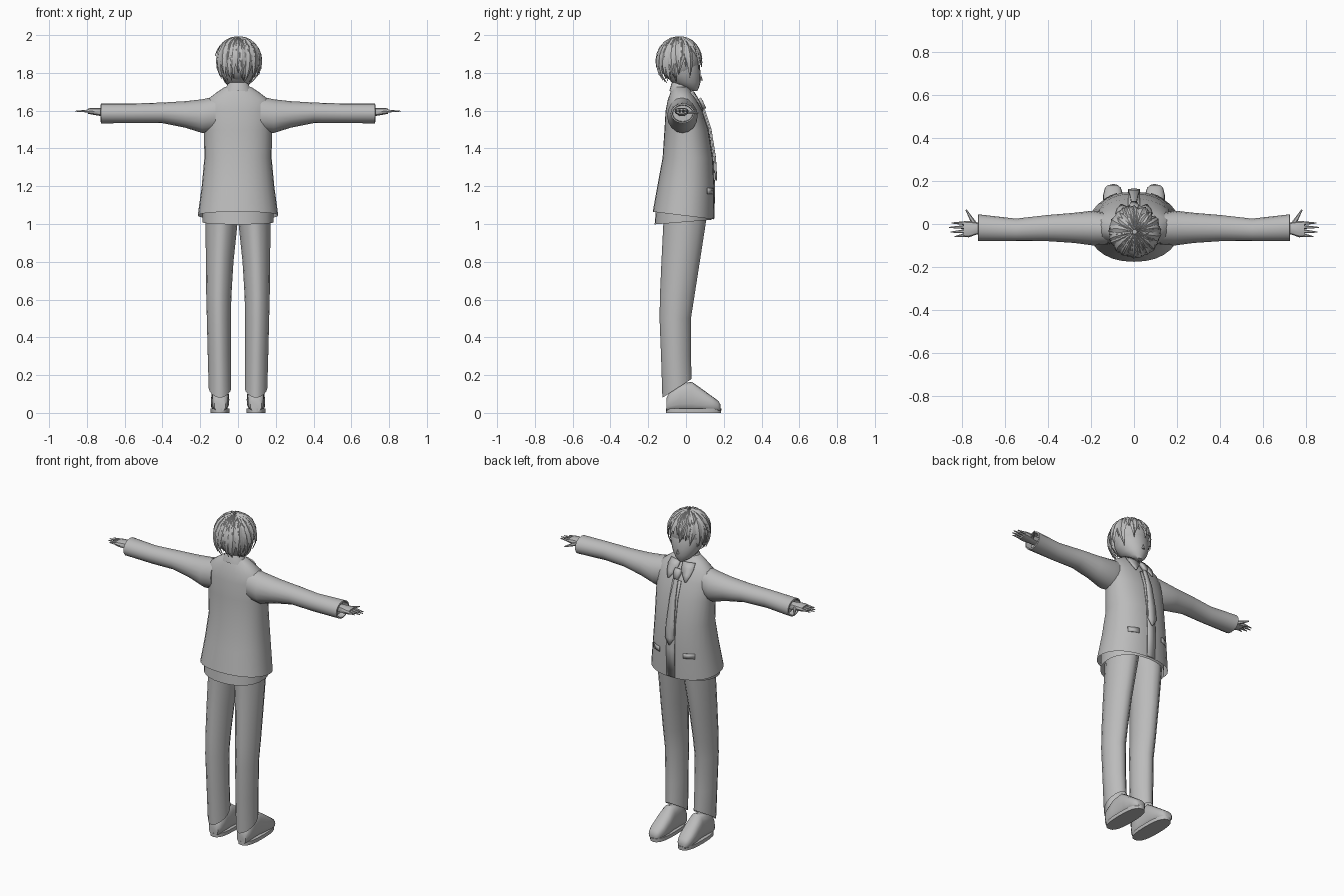
import bpy, bmesh, math, random
from mathutils import Vector

random.seed(4)
cube = bpy.data.objects.get("Cube")
if cube:
    bpy.data.objects.remove(cube, do_unlink=True)

grey = bpy.data.materials.new("plain_grey")
grey.use_nodes = True
grey.diffuse_color = (0.5, 0.5, 0.5, 1)
for node in grey.node_tree.nodes:
    if node.type == 'BSDF_PRINCIPLED':
        node.inputs["Base Color"].default_value = (0.5, 0.5, 0.5, 1)


def finish(name, bm, mirror=False, thick=0, angle=40):
    bmesh.ops.recalc_face_normals(bm, faces=bm.faces)
    me = bpy.data.meshes.new(name)
    bm.to_mesh(me)
    bm.free()
    me.materials.append(grey)
    ob = bpy.data.objects.new(name, me)
    bpy.context.scene.collection.objects.link(ob)
    bpy.ops.object.select_all(action='DESELECT')
    ob.select_set(True)
    bpy.context.view_layer.objects.active = ob
    bpy.ops.object.shade_smooth_by_angle(angle=math.radians(angle))
    if thick:
        mod = ob.modifiers.new("thickness", 'SOLIDIFY')
        mod.thickness = thick
        mod.offset = 0
    if mirror:
        ob.modifiers.new("mirror", 'MIRROR')
    return ob


def loft(name, axis, rows, n=16, p=2.0, mirror=False, caps=(True, True)):
    """Rows: position on axis, extents of the two cross axes, optional tilt."""
    bm = bmesh.new()
    rings = []
    for pos, a0, a1, b0, b1, *tilt in rows:
        ring = []
        for i in range(n):
            t = math.tau * i / n
            c, s = math.cos(t), math.sin(t)
            c = math.copysign(abs(c) ** (2 / p), c)
            s = math.copysign(abs(s) ** (2 / p), s)
            a = (a0 + a1) / 2 + c * (a1 - a0) / 2
            b = (b0 + b1) / 2 + s * (b1 - b0) / 2
            q = pos + (tilt[0] * s if tilt else 0)
            ring.append(bm.verts.new({'x': (q, a, b), 'y': (a, q, b), 'z': (a, b, q)}[axis]))
        rings.append(ring)
    for lo, hi in zip(rings, rings[1:]):
        for i in range(n):
            j = (i + 1) % n
            bm.faces.new((lo[i], lo[j], hi[j], hi[i]))
    for ring, cap in ((rings[0], caps[0]), (rings[-1], caps[1])):
        if cap:
            bm.faces.new(ring)
    return finish(name, bm, mirror)


# Jacket body
TORSO_P = 2.2
torso = [(1.045, -.213, .213, -.176, .147, -.02),
         (1.2, -.192, .192, -.152, .15),
         (1.35, -.178, .178, -.124, .142),
         (1.5, -.18, .18, -.114, .118),
         (1.6, -.182, .182, -.108, .085),
         (1.655, -.168, .168, -.097, .06),
         (1.695, -.115, .115, -.083, .035),
         (1.725, -.07, .07, -.07, .012)]
loft("jacket_body", 'z', torso, 28, TORSO_P, caps=(False, True))
loft("shirt_hem", 'z', [(1.01, -.188, .188, -.166, .135, .012),
                        (1.12, -.188, .188, -.155, .135)], 28, TORSO_P, caps=(False, False))


def front_y(x, z):
    for lo, hi in zip(torso, torso[1:]):
        if z <= hi[0] or hi is torso[-1]:
            t = (z - lo[0]) / (hi[0] - lo[0])
            w, y0, y1 = (lo[k] + (hi[k] - lo[k]) * t for k in (2, 3, 4))
            d = max(0, 1 - abs(x / w) ** TORSO_P) ** (1 / TORSO_P)
            return (y0 + y1) / 2 + (y1 - y0) / 2 * d


def plate(name, rows, lift=.005, thick=.006, mirror=False):
    """Strip lying on the chest; rows are z, x min, x max."""
    bm = bmesh.new()
    pairs = []
    for z, x0, x1 in rows:
        xs = [x0, (x0 + x1) / 2, x1]
        pairs.append([bm.verts.new((x, front_y(x, z) + lift, z)) for x in xs])
    for a, b in zip(pairs, pairs[1:]):
        for i in range(2):
            bm.faces.new((a[i], a[i + 1], b[i + 1], b[i]))
    finish(name, bm, mirror, thick)


# Front closure, tie and collar
plate("front_placket", [(z, -.028, .028) for z in (1.03, 1.2, 1.35, 1.5, 1.6)], .002, .004)
plate("tie", [(1.23, -.003, .003), (1.27, -.028, .028), (1.35, -.026, .026),
              (1.5, -.018, .018), (1.6, -.012, .012), (1.64, -.01, .01)], .012, .01)
plate("tie_knot", [(1.61, -.012, .012), (1.645, -.022, .022), (1.665, -.018, .018)], .018, .018)
plate("collar_flaps", [(1.6, .055, .062), (1.635, .03, .078), (1.67, .012, .085),
                       (1.70, .008, .08)], .008, .007, True)
plate("pocket_flaps", [(1.16, .08, .14), (1.19, .08, .14)], .003, .004, True)
loft("collar_band", 'z', [(1.685, -.085, .085, -.088, .04, -.02),
                          (1.722, -.064, .064, -.078, .018, -.02),
                          (1.738, -.056, .056, -.072, .01, -.015)], 20, caps=(False, False))

# Sleeves with recessed ends
loft("sleeves", 'x', [(.12, -.095, .05, 1.49, 1.675),
                      (.19, -.1, .062, 1.482, 1.66),
                      (.28, -.088, .052, 1.51, 1.65),
                      (.4, -.08, .042, 1.534, 1.643),
                      (.55, -.08, .025, 1.534, 1.638),
                      (.725, -.08, .045, 1.533, 1.638),
                      (.727, -.072, .037, 1.541, 1.63),
                      (.69, -.07, .035, 1.543, 1.628)], 16, mirror=True)

# Hands
loft("palms", 'x', [(.68, -.045, .005, 1.57, 1.61), (.735, -.05, .008, 1.572, 1.616),
                    (.77, -.062, .014, 1.578, 1.616), (.795, -.06, .012, 1.583, 1.612)],
     10, 2.5, True)


def spike(name, start, end, r):
    d = Vector(end) - Vector(start)
    bm = bmesh.new()
    bmesh.ops.create_cone(bm, cap_ends=True, segments=6, radius1=r, radius2=r * .25, depth=d.length)
    bmesh.ops.rotate(bm, verts=bm.verts, matrix=Vector((0, 0, 1)).rotation_difference(d).to_matrix())
    bmesh.ops.translate(bm, verts=bm.verts, vec=(Vector(start) + Vector(end)) / 2)
    finish(name, bm, True)


for finger, y, tip in (("index", .004, .85), ("middle", -.014, .862),
                       ("ring", -.033, .855), ("little", -.051, .835)):
    spike(finger + "_fingers", (.785, y, 1.598), (tip, y * 1.15, 1.597), .0095)
spike("thumbs", (.74, -.005, 1.592), (.782, .066, 1.588), .013)

# Trousers with pressed front and back
loft("trouser_legs", 'z', [(.13, .036, .155, -.125, .03, .05),
                           (.3, .037, .16, -.132, .026),
                           (.5, .038, .165, -.14, .026),
                           (.62, .035, .168, -.138, .045),
                           (.8, .024, .17, -.13, .073),
                           (1.0, .003, .172, -.12, .104),
                           (1.1, -.01, .172, -.12, .115)], 16, 1.75, True, (False, True))

# Shoes
loft("shoe_uppers", 'y', [(-.103, .065, .125, .008, .08), (-.085, .052, .137, .008, .115),
                          (-.03, .05, .138, .008, .155), (.03, .05, .138, .008, .165),
                          (.08, .046, .143, .008, .13), (.135, .05, .144, .008, .09),
                          (.17, .062, .135, .008, .065), (.182, .078, .12, .01, .045)],
     16, 2.6, True)
loft("shoe_soles", 'z', [(0, .044, .146, -.106, .186), (.022, .044, .146, -.106, .187)],
     20, 2.6, True)

# Neck and head
loft("neck", 'z', [(1.68, -.05, .05, -.07, .015), (1.8, -.045, .045, -.07, .015)])
loft("head", 'z', [(1.705, -.018, .018, .03, .06),
                   (1.722, -.045, .045, -.02, .068),
                   (1.75, -.07, .07, -.075, .077),
                   (1.79, -.09, .09, -.11, .078),
                   (1.84, -.1, .1, -.13, .073),
                   (1.91, -.09, .09, -.125, .05)], 20)
bm = bmesh.new()
bmesh.ops.create_cone(bm, cap_ends=True, segments=4, radius1=.012, radius2=.001, depth=.026)
for v in bm.verts:
    v.co = (v.co.x * .8, .08 - v.co.y * .8, 1.772 + v.co.z)
finish("nose", bm)

# Hair: scalp and tapered locks radiating from the crown
HAIR = Vector((.003, -.036, 1.868))
bm = bmesh.new()
bmesh.ops.create_uvsphere(bm, u_segments=24, v_segments=14, radius=1)
for v in bm.verts:
    v.co = HAIR + Vector((v.co.x * .108, v.co.y * .109, v.co.z * .118))
finish("scalp_hair", bm)


def add_lock(bm, az, end, width, lift, sweep, start=5):
    rows = []
    for i in range(7):
        t = i / 6
        pol = start + (end - start) * t
        rho = math.sin(math.radians(pol)) if pol < 90 else 1 - .35 * ((pol - 90) / 60) ** 2
        a = az + sweep * t * t
        out = Vector((math.sin(a) * .112, math.cos(a) * .112, 0)) * rho
        up = Vector((0, 0, .118 * math.cos(math.radians(pol))))
        side = Vector((math.cos(a), -math.sin(a), 0))
        w = width * math.sin(math.pi * (.2 + .8 * t)) * (.4 + .6 * rho)
        r = 1 + lift * t
        rows.append([bm.verts.new(HAIR + (out + up) * (r + k) + side * w * s)
                     for s, k in ((-1, -.03), (0, .07 * (1 - t)), (1, -.03))])
    for a, b in zip(rows, rows[1:]):
        for k in range(2):
            bm.faces.new((a[k], a[k + 1], b[k + 1], b[k]))


bm = bmesh.new()
for layer, (count, shorten) in enumerate(((22, 0), (20, 18), (14, 45))):
    for i in range(count):
        az = math.tau * (i + .5 * (layer % 2)) / count
        facing = math.cos(az)
        end = 108 if facing > .6 else 130 if facing > .1 else 150
        add_lock(bm, az, end - shorten + random.uniform(-8, 8), random.uniform(.02, .03),
                 random.uniform(.06, .14), random.uniform(-.25, .25))
finish("hair_locks", bm, angle=30)
